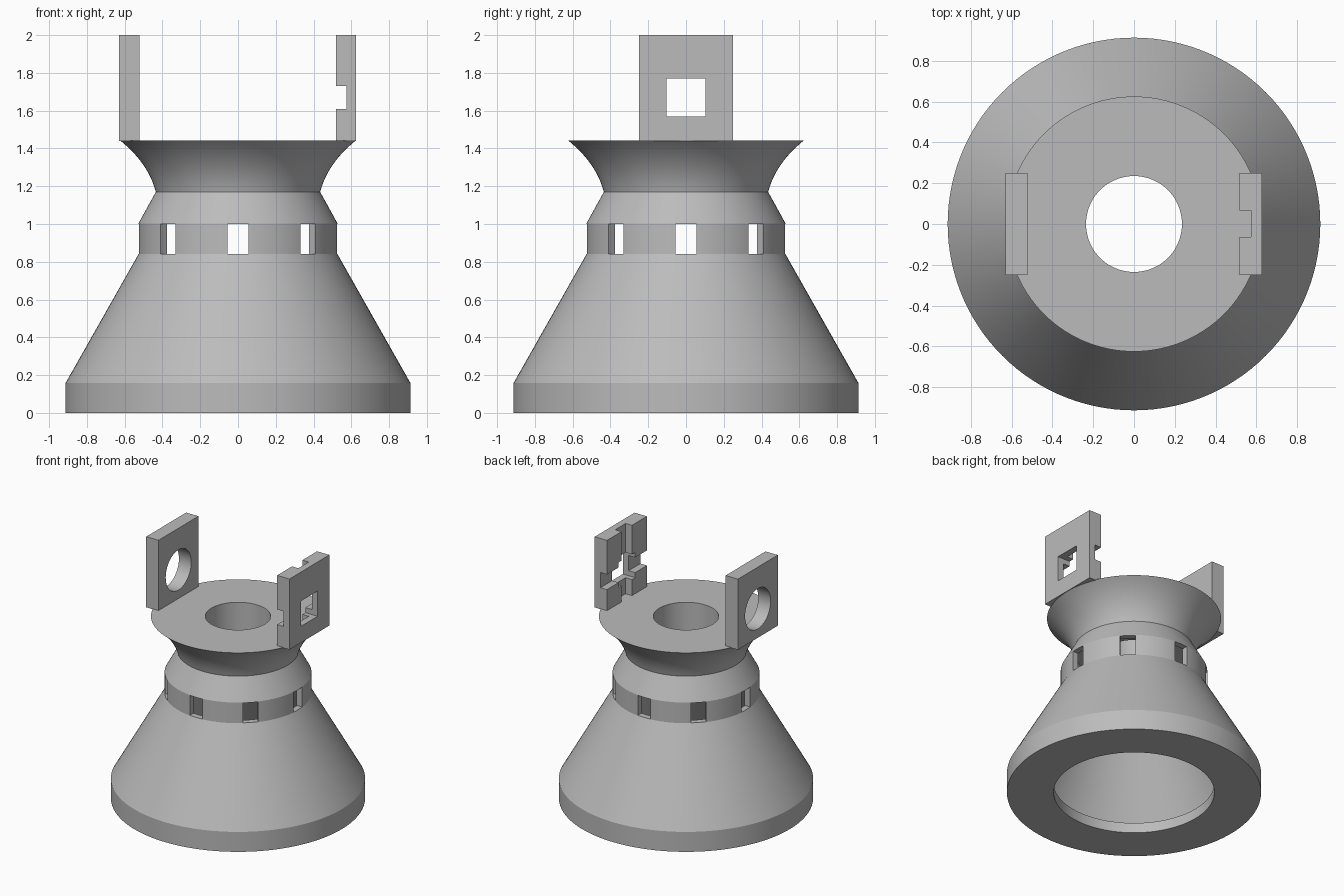
import bpy, bmesh, math
from mathutils import Matrix, Vector

if "Cube" in bpy.data.objects:
    bpy.data.objects.remove(bpy.data.objects["Cube"], do_unlink=True)

grey = bpy.data.materials.new("plain grey")
grey.use_nodes = True
grey.diffuse_color = (0.5, 0.5, 0.5, 1)
grey.node_tree.nodes["Principled BSDF"].inputs["Base Color"].default_value = (0.5, 0.5, 0.5, 1)


def make_object(name, bm):
    bmesh.ops.recalc_face_normals(bm, faces=bm.faces)
    mesh = bpy.data.meshes.new(name)
    bm.to_mesh(mesh)
    bm.free()
    mesh.materials.append(grey)
    obj = bpy.data.objects.new(name, mesh)
    bpy.context.collection.objects.link(obj)
    return obj


def add_box(bm, low, high, turn=0.0):
    low, high = Vector(low), Vector(high)
    matrix = (Matrix.Rotation(turn, 4, "Z") @ Matrix.Translation((low + high) / 2)
              @ Matrix.Diagonal((*(high - low), 1)))
    bmesh.ops.create_cube(bm, size=1, matrix=matrix)


def box(name, low, high):
    bm = bmesh.new()
    add_box(bm, low, high)
    return make_object(name, bm)


def lathe(name, profile, steps=120):
    bm = bmesh.new()
    rings = [[bm.verts.new((r * math.cos(a), r * math.sin(a), z))
              for a in (2 * math.pi * i / steps for i in range(steps))]
             for r, z in profile]
    for ring, following in zip(rings, rings[1:] + rings[:1]):
        for i in range(steps):
            j = (i + 1) % steps
            bm.faces.new((ring[i], ring[j], following[j], following[i]))
    return make_object(name, bm)


def cut(obj, cutter):
    cutter.hide_render = True
    mod = obj.modifiers.new("cut", "BOOLEAN")
    mod.operation = "DIFFERENCE"
    mod.solver = "EXACT"
    mod.object = cutter
    graph = bpy.context.evaluated_depsgraph_get()
    mesh = bpy.data.meshes.new_from_object(obj.evaluated_get(graph))
    obj.modifiers.clear()
    obj.data = mesh
    bpy.data.objects.remove(cutter, do_unlink=True)


def smooth(obj, degrees):
    bpy.ops.object.select_all(action="DESELECT")
    obj.select_set(True)
    bpy.context.view_layer.objects.active = obj
    bpy.ops.object.shade_smooth_by_angle(angle=math.radians(degrees))


# Hollow body: base rim, cone, slotted collar, waist and flared top
waist, bend, lip = Vector((0.435, 1.17)), Vector((0.476, 1.324)), Vector((0.625, 1.443))
flare = []
for i in range(13):
    t = i / 12
    flare.append(tuple((1 - t) ** 2 * waist + 2 * t * (1 - t) * bend + t * t * lip))
outside = [(0.913, 0), (0.913, 0.158), (0.527, 0.84), (0.527, 1.003)] + flare
inside = [(0.235, 1.443), (0.235, 1.13), (0.41, 1.13), (0.48, 1.003), (0.48, 0.84),
          (0.86, 0.15), (0.86, 0.08), (0.577, 0.08), (0.577, 0)]
body = lathe("body", outside + inside)

# Eight vent slots around the collar
slots = bmesh.new()
for i in range(8):
    add_box(slots, (0.4, -0.055, 0.842), (0.6, 0.055, 1.0), i * math.pi / 4)
cut(body, make_object("slot_cutter", slots))
smooth(body, 20)

# Right bracket with a round hole
right_bracket = box("right_bracket", (-0.63, -0.25, 1.44), (-0.522, 0.25, 2))
hole = bmesh.new()
bmesh.ops.create_cone(hole, cap_ends=True, segments=48, radius1=0.16, radius2=0.16, depth=0.4,
                      matrix=Matrix.Translation((-0.575, 0, 1.67)) @ Matrix.Rotation(math.pi / 2, 4, "Y"))
cut(right_bracket, make_object("hole_cutter", hole))
smooth(right_bracket, 20)

# Left bracket with a square hole and crossed grooves on its inner face
left_bracket = box("left_bracket", (0.518, -0.25, 1.44), (0.626, 0.25, 2))
cut(left_bracket, box("square_cutter", (0.4, -0.103, 1.57), (0.8, 0.103, 1.77)))
cut(left_bracket, box("level_groove_cutter", (0.4, -0.4, 1.61), (0.575, 0.4, 1.73)))
cut(left_bracket, box("upright_groove_cutter", (0.4, -0.063, 1.3), (0.574, 0.067, 2.2)))
